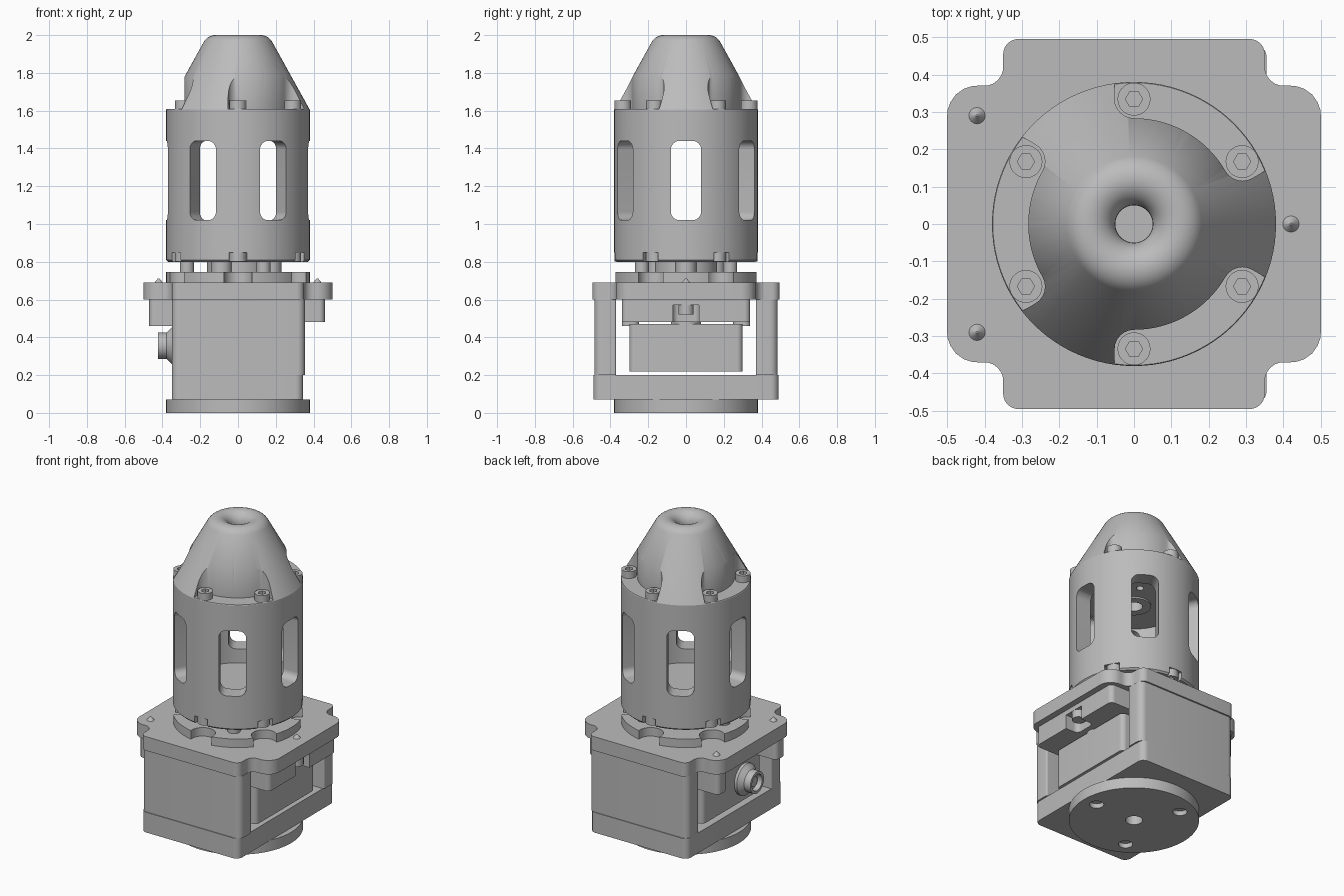
import bpy, bmesh
from math import cos, sin, pi, radians, tan
from mathutils import Vector, Matrix

cube = bpy.data.objects.get("Cube")
if cube:
    bpy.data.objects.remove(cube, do_unlink=True)

grey = bpy.data.materials.new("machined grey")
grey.use_nodes = True
grey.diffuse_color = (0.5, 0.5, 0.5, 1)
grey.node_tree.nodes["Principled BSDF"].inputs["Base Color"].default_value = (0.5, 0.5, 0.5, 1)

SIXTHS = [60 * i for i in range(6)]
THIRDS = [0, 120, 240]


def polar(r, deg, x=0, y=0):
    return x + r * cos(radians(deg)), y + r * sin(radians(deg))


def finish(name, bm):
    bmesh.ops.recalc_face_normals(bm, faces=bm.faces)
    mesh = bpy.data.meshes.new(name)
    bm.to_mesh(mesh)
    bm.free()
    mesh.materials.append(grey)
    ob = bpy.data.objects.new(name, mesh)
    bpy.context.collection.objects.link(ob)
    return ob


def activate(ob):
    bpy.ops.object.select_all(action='DESELECT')
    ob.select_set(True)
    bpy.context.view_layer.objects.active = ob


def smooth(ob):
    activate(ob)
    bpy.ops.object.shade_smooth_by_angle(angle=radians(32))


def add_prism(bm, outline, z0, z1):
    face = bm.faces.new([bm.verts.new((x, y, z0)) for x, y in outline])
    new = bmesh.ops.extrude_face_region(bm, geom=[face])["geom"]
    bmesh.ops.translate(bm, vec=(0, 0, z1 - z0),
                        verts=[v for v in new if isinstance(v, bmesh.types.BMVert)])


def circle(r, x=0, y=0, n=32):
    return [polar(r, 360 * i / n, x, y) for i in range(n)]


def rounded(corners, steps=6):
    """Outline from (x, y, fillet radius) corners."""
    out = []
    for i, (x, y, r) in enumerate(corners):
        p = Vector((x, y))
        a = (Vector(corners[i - 1][:2]) - p).normalized()
        b = (Vector(corners[(i + 1) % len(corners)][:2]) - p).normalized()
        half = a.angle(b) / 2
        centre = p + (a + b).normalized() * r / sin(half)
        start = p + a * r / tan(half) - centre
        end = p + b * r / tan(half) - centre
        out += [tuple(centre + start.lerp(end, k / steps).normalized() * r) for k in range(steps + 1)]
    return out


def rect(x0, x1, y0, y1, r=0.02):
    return rounded([(x0, y0, r), (x1, y0, r), (x1, y1, r), (x0, y1, r)])


def prisms(name, items):
    """One object from several (outline, z0, z1) prisms."""
    bm = bmesh.new()
    for outline, z0, z1 in items:
        add_prism(bm, outline, z0, z1)
    return finish(name, bm)


def lathe(name, profile, n=96):
    """Spin a closed (radius, z) profile into a ring."""
    bm = bmesh.new()
    rings = [[bm.verts.new((*polar(r, 360 * i / n), z)) for i in range(n)] for r, z in profile]
    for a, b in zip(rings, rings[1:] + rings[:1]):
        for i in range(n):
            j = (i + 1) % n
            bm.faces.new((a[i], a[j], b[j], b[i]))
    return finish(name, bm)


def cut(ob, cutter):
    mod = ob.modifiers.new("cut", 'BOOLEAN')
    mod.operation, mod.solver, mod.object = 'DIFFERENCE', 'EXACT', cutter
    activate(ob)
    bpy.ops.object.modifier_apply(modifier=mod.name)
    bpy.data.objects.remove(cutter, do_unlink=True)


# Base disc with centre bore and three counterbored screws
base = prisms("base_disc", [(circle(0.38, n=96), 0, 0.07)])
cut(base, prisms("bore", [(circle(0.05), -0.1, 0.06)]
                 + [(circle(0.042, *polar(0.285, a)), -0.1, 0.03) for a in THIRDS]))
smooth(base)

# Lower housing: floor plate and front and back walls, rounded on the outside
smooth(prisms("housing_floor", [(rect(-0.35, 0.345, -0.49, 0.49, 0.04), 0.07, 0.2)]))
for name, s in (("front_wall", -1), ("back_wall", 1)):
    wall = rounded([(-0.35, s * 0.37, 0.01), (0.355, s * 0.37, 0.01),
                    (0.355, s * 0.485, 0.04), (-0.35, s * 0.485, 0.04)])
    smooth(prisms(name, [(wall, 0.2, 0.6)]))

# Motor block and the carrier above it
smooth(prisms("motor_block", [(rect(-0.33, 0.34, -0.3, 0.3, 0.03), 0.22, 0.47)]))
carrier = prisms("carrier_block", [(rect(-0.33, 0.46, -0.34, 0.34, 0.03), 0.48, 0.6)])
cut(carrier, prisms("screw_gap", [(rect(0.37, 0.6, -0.07, 0.07, 0.03), 0.4, 0.57)]))
smooth(carrier)
smooth(prisms("carrier_neck", [(circle(0.08, 0.26, 0), 0.45, 0.5)]))
smooth(prisms("clamp_posts", [(rect(-0.47, -0.3, y - 0.045, y + 0.045, 0.03), 0.46, 0.6)
                              for y in (-0.295, 0.295)]))

# Side connector and its core, turned to point along -x
plug = lathe("side_connector", [(0.03, 0), (0.1, 0), (0.1, 0.02), (0.07, 0.05), (0.07, 0.095),
                                (0.052, 0.095), (0.052, 0.06), (0.03, 0.06)], 32)
core = prisms("connector_core", [(circle(0.032, n=16), 0, 0.075)])
for ob in (plug, core):
    ob.data.transform(Matrix.Translation((-0.328, -0.12, 0.355)) @ Matrix.Rotation(-pi / 2, 4, 'Y'))
    smooth(ob)

# Cross-shaped top plate
quarter = [(0.5, 0.37, 0.08), (0.35, 0.37, 0.05), (0.35, 0.495, 0.04)]
corners = []
for sx, sy, step in ((1, 1, 1), (-1, 1, -1), (-1, -1, 1), (1, -1, -1)):
    corners += [(sx * x, sy * y, r) for x, y, r in quarter[::step]]
smooth(prisms("top_plate", [(rounded(corners), 0.6, 0.69)]))

# Plate screws: pointed tips above, heads below
for i, (x, y) in enumerate([(-0.42, 0.29), (-0.42, -0.29), (0.42, 0)]):
    bm = bmesh.new()
    bmesh.ops.create_cone(bm, cap_ends=True, segments=16, radius1=0.024, radius2=0.003, depth=0.025,
                          matrix=Matrix.Translation((x, y, 0.7)))
    add_prism(bm, circle(0.04, x, y, 20), 0.52, 0.58)
    smooth(finish(f"plate_screw_{i + 1}", bm))

# Scalloped flange
flange = prisms("scalloped_flange", [(circle(0.38, n=96), 0.69, 0.745)])
cut(flange, prisms("scallops", [(circle(0.075, *polar(0.36, a + 30)), 0.6, 0.8) for a in SIXTHS]))
smooth(flange)

# Coupling hub and spacers between flange and tower
smooth(prisms("coupling_hub", [(circle(0.165, n=64), 0.74, 0.81)]))
smooth(prisms("hub_lobes", [(circle(0.055, *polar(0.175, a)), 0.74, 0.805) for a in THIRDS]))
smooth(prisms("spacers", [(circle(0.037, *polar(0.27, a + 60)), 0.74, 0.807) for a in THIRDS]))

# Tower tube with six rounded windows and bolt notches
tower = lathe("tower_tube", [(0.278, 0.8), (0.37, 0.8), (0.38, 0.81), (0.38, 1.605), (0.278, 1.605)])
window = prisms("window", [(rect(-0.21, 0.21, -0.08, 0.08, 0.045), 0.2, 0.5)])
window.data.transform(Matrix.Translation((0, 0, 1.23)) @ Matrix.Rotation(pi / 2, 4, 'Y'))
bm = bmesh.new()
for a in SIXTHS:
    bm.from_mesh(window.data)
    bmesh.ops.rotate(bm, cent=(0, 0, 0), matrix=Matrix.Rotation(radians(60), 3, 'Z'), verts=bm.verts)
bpy.data.objects.remove(window, do_unlink=True)
cut(tower, finish("window_ring", bm))
notch = ((0.3, -8), (0.45, -6.5), (0.45, 6.5), (0.3, 8))
cut(tower, prisms("notches", [([polar(r, a + 30 + t) for r, t in notch], 0.7, 0.85) for a in SIXTHS]))
smooth(tower)
smooth(prisms("tower_floor", [(circle(0.279, n=96), 0.802, 0.93)]))

# Tower ceiling with a raised ring and shallow screw holes
ceiling = lathe("tower_ceiling", [(0.05, 1.45), (0.279, 1.45), (0.279, 1.6), (0.05, 1.6)])
cut(ceiling, prisms("ceiling_holes", [(circle(0.022, *polar(0.2, a), 16), 1.4, 1.48) for a in SIXTHS]))
smooth(ceiling)
smooth(lathe("inner_ring", [(0.05, 1.44), (0.1, 1.44), (0.1, 1.46), (0.05, 1.46)], 48))

# Conical nozzle with a rounded mouth and three bolt pockets
mouth = [polar(0.07, t, 0.12, 1.93) for t in range(180, 28, -10)]
nozzle = lathe("nozzle", [(0.05, 1.605)] + mouth + [(0.38, 1.605)])
pockets = []
for a in (60, 180, 300):
    outline = [polar(0.283, a + t) for t in range(-27, 28, 3)]
    outline += [polar(0.052, a + t, *polar(0.335, a + 30)) for t in range(210, 119, -15)]
    outline += [polar(0.5, a + 36), polar(0.6, a), polar(0.5, a - 36)]
    outline += [polar(0.052, a - t, *polar(0.335, a - 30)) for t in range(120, 211, 15)]
    pockets.append((outline, 1.609, 1.9))
cut(nozzle, prisms("pockets", pockets))
smooth(nozzle)

# Hex-socket cap bolts on top and bolt heads in the lower notches
bolt = prisms("cap_bolt", [(circle(0.044), 0, 0.048)])
cut(bolt, prisms("hex", [(circle(0.023, n=6), 0.018, 0.1)]))
smooth(bolt)
for end, z, flip in (("upper", 1.605, 0), ("lower", 0.85, pi)):
    for i, a in enumerate(SIXTHS):
        ob = bpy.data.objects.new(f"{end}_bolt_{i + 1}", bolt.data)
        ob.location = (*polar(0.334, a + 30), z)
        ob.rotation_euler = (flip, 0, radians(a))
        bpy.context.collection.objects.link(ob)
bpy.data.objects.remove(bolt, do_unlink=True)
